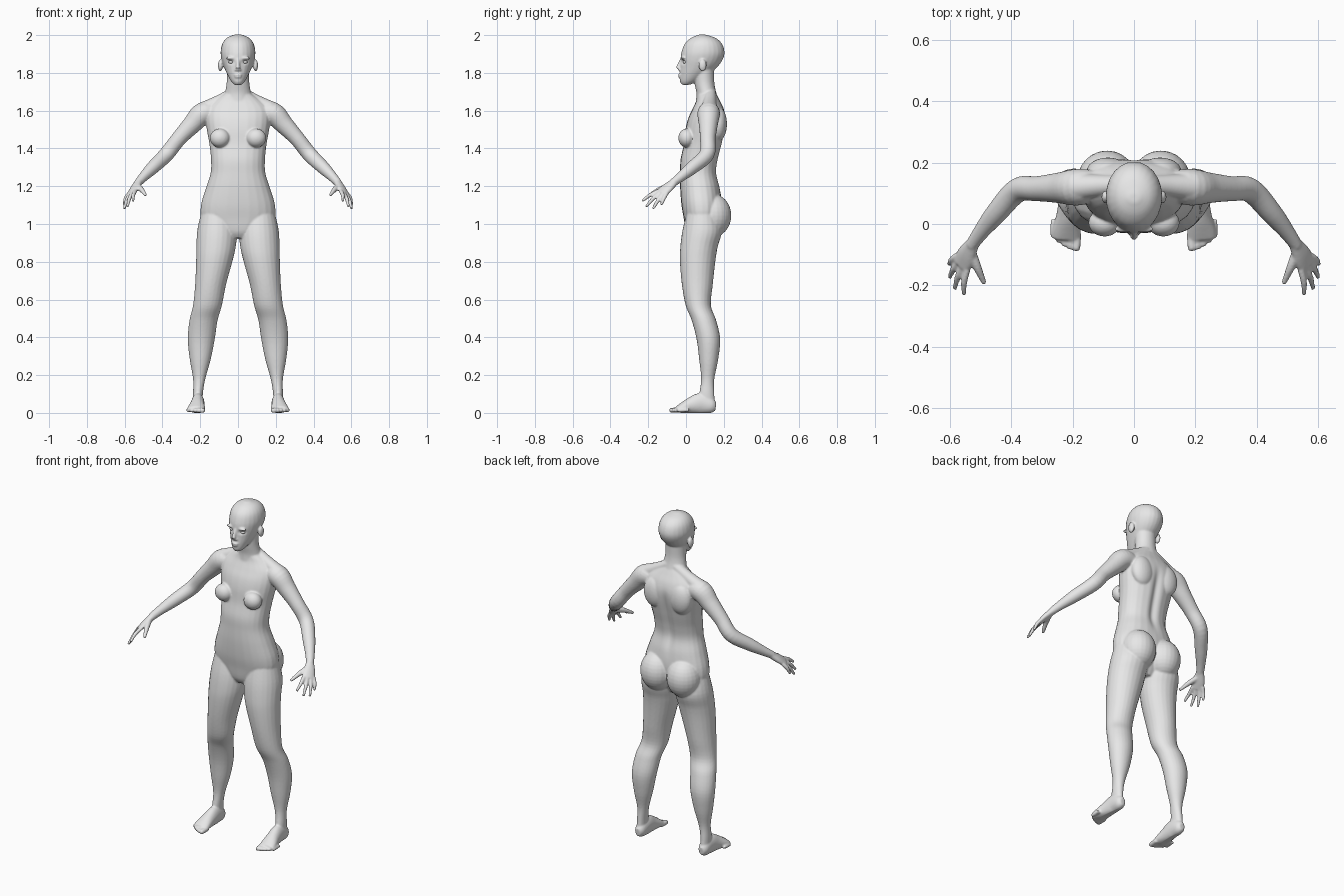
import bpy, bmesh
from math import cos, sin, pi, exp, copysign
from mathutils import Vector, Matrix

cube = bpy.data.objects.get("Cube")
if cube:
    bpy.data.objects.remove(cube)

grey = bpy.data.materials.new("plain_grey")
grey.use_nodes = True
grey.diffuse_color = (0.8, 0.8, 0.8, 1)
grey.node_tree.nodes["Principled BSDF"].inputs["Base Color"].default_value = (0.8, 0.8, 0.8, 1)

X, Z = Vector((1, 0, 0)), Vector((0, 0, 1))
SEG = 24


def dense(rows, n=5):
    """Catmull-Rom interpolation of section rows."""
    rows = [Vector(r) for r in rows]
    pts = [rows[0]] + rows + [rows[-1]]
    out = []
    for a, b, c, d in zip(pts, pts[1:], pts[2:], pts[3:]):
        for i in range(n):
            t = i / n
            out.append(0.5 * (2 * b + (c - a) * t + (2 * a - 5 * b + 4 * c - d) * t ** 2
                              + (3 * b - a - 3 * c + d) * t ** 3))
    return out + [rows[-1]]


def loft(bm, rows, side=X, axis=None, power=1.0):
    """Skin oval sections (x, y, z, radius along side, other radius)."""
    rows = dense(rows)
    rings = []
    for i, r in enumerate(rows):
        c = Vector(r[:3])
        nxt, prv = rows[min(i + 1, len(rows) - 1)], rows[max(i - 1, 0)]
        t = axis or (Vector(nxt[:3]) - Vector(prv[:3])).normalized()
        u = (side - t * side.dot(t)).normalized()
        v = t.cross(u)
        ring = []
        for k in range(SEG):
            a = 2 * pi * k / SEG
            ca, sa = cos(a), sin(a)
            ca = copysign(abs(ca) ** power, ca)
            sa = copysign(abs(sa) ** power, sa)
            ring.append(bm.verts.new(c + u * ca * r[3] + v * sa * r[4]))
        rings.append(ring)
    for lo, hi in zip(rings, rings[1:]):
        for k in range(SEG):
            j = (k + 1) % SEG
            bm.faces.new((lo[k], lo[j], hi[j], hi[k]))
    bm.faces.new(rings[0][::-1])
    bm.faces.new(rings[-1])


def stack(bm, rows, power=1.0):
    """Level sections given as (x inner, x outer, y front, y back, z)."""
    loft(bm, [((a + b) / 2, (f + k) / 2, z, (b - a) / 2, (k - f) / 2)
              for a, b, f, k, z in rows], axis=Z, power=power)


def tube(bm, rows):
    """Round limb given as (x, y, z, radius)."""
    loft(bm, [(*r, r[3]) for r in rows], side=Vector((0.55, 0.8, -0.2)))


def blob(bm, centre, radii):
    bmesh.ops.create_uvsphere(bm, u_segments=24, v_segments=16, radius=1,
                              matrix=Matrix.Translation(centre) @ Matrix.Diagonal((*radii, 1)))


def finish(bm, name):
    bmesh.ops.recalc_face_normals(bm, faces=bm.faces)
    mesh = bpy.data.meshes.new(name)
    bm.to_mesh(mesh)
    bm.free()
    mesh.materials.append(grey)
    mesh.polygons.foreach_set("use_smooth", [True] * len(mesh.polygons))
    ob = bpy.data.objects.new(name, mesh)
    bpy.context.collection.objects.link(ob)
    return ob


bm = bmesh.new()

# Leg
stack(bm, [(.03, .19, .01, .16, 1.08), (.006, .215, -.018, .19, .97),
           (.012, .22, -.03, .168, .88), (.03, .222, -.032, .155, .8),
           (.063, .227, -.022, .142, .68), (.085, .238, -.002, .132, .57),
           (.108, .257, .03, .16, .49), (.123, .266, .056, .181, .39),
           (.145, .255, .07, .17, .28), (.173, .238, .08, .15, .18),
           (.186, .238, .07, .15, .1), (.187, .238, .06, .155, .03)])

# Foot and toes
loft(bm, [(.212, .158, .035, .016, .022), (.212, .135, .038, .03, .04),
          (.212, .08, .05, .034, .055), (.215, .03, .04, .038, .045),
          (.22, -.02, .026, .046, .028), (.222, -.05, .018, .046, .016)])
for i in range(5):
    bx, r = .186 + .019 * i, .014 - .001 * i
    tip = -.088 + .004 * i + .0017 * i * i
    tube(bm, [(bx, tip + .06, .016, r), (bx + .002, tip + .02, .014, r),
              (bx + .002, tip, .012, r * .75)])

# Arm
tube(bm, [(.12, .125, 1.585, .05), (.185, .12, 1.585, .06), (.245, .118, 1.525, .05),
          (.315, .115, 1.45, .041), (.38, .11, 1.368, .04), (.45, .035, 1.3, .035),
          (.5, -.027, 1.25, .026), (.53, -.07, 1.217, .021)])

# Palm, fingers and thumb
across = Vector((.55, .8, -.2)).normalized()
loft(bm, [(.525, -.062, 1.222, .022, .02), (.547, -.1, 1.19, .034, .018),
          (.564, -.135, 1.162, .036, .013)], side=across)
tips = [(.555, -.232, 1.122), (.585, -.212, 1.092), (.602, -.175, 1.08), (.604, -.132, 1.1)]
for i, tip in enumerate(tips):
    base = Vector((.56, -.125, 1.168)) + across * (.019 * i - .0285)
    tip = Vector(tip)
    mid = base.lerp(tip, .5) + Vector((.005, 0, .005))
    tube(bm, [(*base, .011), (*mid, .0105), (*tip, .007)])
tube(bm, [(.533, -.085, 1.203, .016), (.512, -.14, 1.183, .014), (.488, -.195, 1.152, .008)])

# Shoulder slope, shoulder blade, chest, hip, ear and brow
tube(bm, [(.02, .128, 1.695, .03), (.11, .125, 1.642, .036), (.19, .12, 1.598, .046)])
blob(bm, (.085, .172, 1.53), (.07, .045, .09))
blob(bm, (.096, .004, 1.455), (.053, .045, .05))
blob(bm, (.088, .14, 1.045), (.098, .1, .115))
blob(bm, (.093, .088, 1.84), (.013, .021, .032))
blob(bm, (.035, -.016, 1.878), (.03, .012, .009))

# Mirror everything built so far to the other side
copy = bmesh.ops.duplicate(bm, geom=bm.verts[:] + bm.edges[:] + bm.faces[:])["geom"]
for v in copy:
    if isinstance(v, bmesh.types.BMVert):
        v.co.x *= -1

# Torso
stack(bm, [(-w, w, f, b, z) for w, f, b, z in [
    (.06, .02, .13, .925), (.12, .0, .15, .96), (.19, -.012, .18, 1.03),
    (.196, -.024, .19, 1.1), (.17, -.031, .18, 1.19), (.145, -.031, .162, 1.27),
    (.143, -.029, .17, 1.34), (.151, -.012, .19, 1.42), (.165, -.003, .208, 1.5),
    (.172, .012, .212, 1.56), (.165, .035, .2, 1.61), (.12, .055, .178, 1.655),
    (.07, .06, .16, 1.69)]], power=.88)

# Neck and head
stack(bm, [(-w, w, f, b, z) for w, f, b, z in [
    (.08, .05, .185, 1.63), (.07, .055, .162, 1.69), (.06, .045, .15, 1.75),
    (.06, .04, .15, 1.83)]])
stack(bm, [(-w, w, f, b, z) for w, f, b, z in [
    (.02, -.022, .02, 1.737), (.036, -.032, .06, 1.755), (.056, -.033, .115, 1.79),
    (.074, -.03, .165, 1.83), (.087, -.029, .194, 1.87), (.092, -.024, .204, 1.91),
    (.083, -.006, .19, 1.955), (.058, .028, .155, 1.986), (.018, .07, .1, 2.003)]])

# Nose and lips
tube(bm, [(0, -.024, 1.872, .008), (0, -.036, 1.842, .01), (0, -.043, 1.823, .013)])
blob(bm, (0, -.03, 1.816), (.019, .012, .008))
blob(bm, (0, -.032, 1.79), (.022, .01, .006))
blob(bm, (0, -.031, 1.778), (.019, .01, .006))

# Fuse the parts into one smooth skin
body = finish(bm, "body")
bpy.context.view_layer.objects.active = body
body.select_set(True)
fuse = body.modifiers.new("fuse", 'REMESH')
fuse.mode = 'VOXEL'
fuse.voxel_size = .005
fuse.use_smooth_shade = True
soften = body.modifiers.new("soften", 'SMOOTH')
soften.factor = .5
soften.iterations = 5
for name in ("fuse", "soften"):
    bpy.ops.object.modifier_apply(modifier=name)

# Groove of the spine, eye sockets and flat soles
for v in body.data.vertices:
    x, y, z = v.co
    if y > .12:
        v.co.y -= .014 * exp(-(x / .022) ** 2 - ((z - 1.38) / .17) ** 4)
    elif y < .02 and z > 1.8:
        v.co.y += .01 * exp(-((abs(x) - .036) / .016) ** 2 - ((z - 1.858) / .011) ** 2)
    v.co.z = max(z, 0)

# Eyes
for side, name in ((1, "left_eye"), (-1, "right_eye")):
    bm = bmesh.new()
    blob(bm, (side * .036, -.004, 1.857), (.014, .013, .009))
    finish(bm, name)
